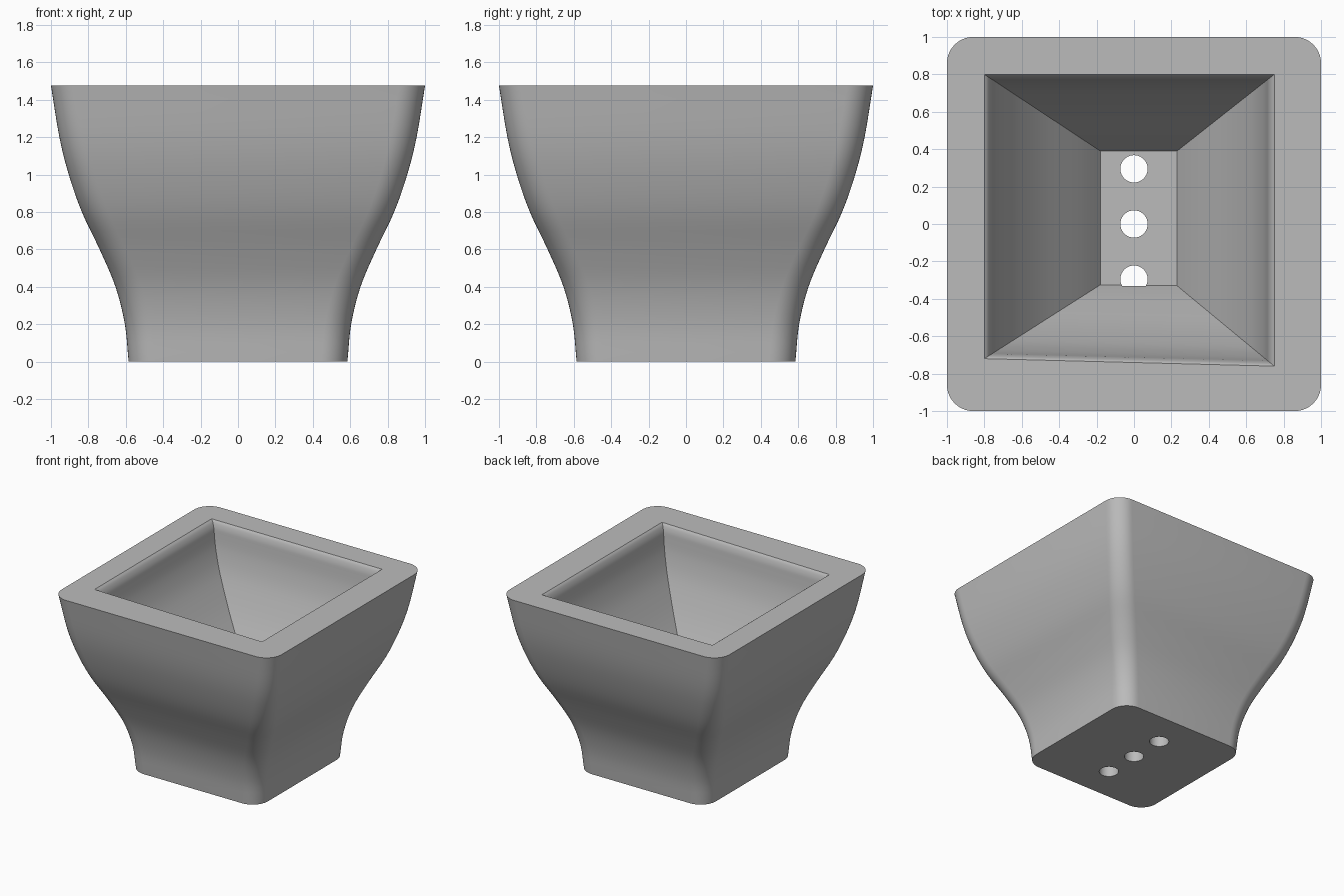
import bpy, bmesh, math
from mathutils import Vector

if "Cube" in bpy.data.objects:
    bpy.data.objects.remove(bpy.data.objects["Cube"])

HEIGHT = 1.475
FLOOR = 0.45

# One plain grey
grey = bpy.data.materials.new("plain grey")
grey.use_nodes = True
colour = (0.5, 0.5, 0.5, 1)
grey.diffuse_color = colour
grey.node_tree.nodes["Principled BSDF"].inputs["Base Color"].default_value = colour


def smooth_curve(points, steps):
    """Catmull-Rom samples through (width, height) points."""
    p = [Vector(q) for q in points]
    p = [2 * p[0] - p[1]] + p + [2 * p[-1] - p[-2]]
    out = []
    for a, b, c, d in zip(p, p[1:], p[2:], p[3:]):
        for i in range(steps):
            t = i / steps
            out.append(0.5 * (2 * b + (c - a) * t + (2 * a - 5 * b + 4 * c - d) * t * t
                              + (3 * b - a - 3 * c + d) * t ** 3))
    return out + [p[-2]]


def rounded_square(half, radius, z, segments=10):
    ring = []
    for k in range(4):
        centre = math.radians(45 + 90 * k)
        cx = math.copysign(half - radius, math.cos(centre))
        cy = math.copysign(half - radius, math.sin(centre))
        for i in range(segments + 1):
            a = math.radians(90 * k + 90 * i / segments)
            ring.append((cx + radius * math.cos(a), cy + radius * math.sin(a), z))
    return ring


def loft(name, rings):
    """Solid skinned through rings, capped at both ends."""
    bm = bmesh.new()
    loops = [[bm.verts.new(co) for co in ring] for ring in rings]
    n = len(loops[0])
    for low, high in zip(loops, loops[1:]):
        for i in range(n):
            j = (i + 1) % n
            bm.faces.new((low[i], low[j], high[j], high[i]))
    bm.faces.new(loops[0])
    bm.faces.new(loops[-1])
    bmesh.ops.recalc_face_normals(bm, faces=bm.faces)
    mesh = bpy.data.meshes.new(name)
    bm.to_mesh(mesh)
    bm.free()
    mesh.materials.append(grey)
    obj = bpy.data.objects.new(name, mesh)
    bpy.context.collection.objects.link(obj)
    return obj


# Flared outer body with rounded corners
profile = [(0.585, 0), (0.605, 0.2), (0.655, 0.4), (0.74, 0.6), (0.835, 0.8),
           (0.905, 1.0), (0.955, 1.2), (1.0, HEIGHT)]
body = loft("planter_body", [rounded_square(w, 0.14, z) for w, z in smooth_curve(profile, 4)])

# Slightly off-centre tapering cavity: softened lip, steep top, sloping walls
rim = [(0.75, 0.80), (-0.80, 0.80), (-0.80, -0.72), (0.75, -0.76)]
base = [(0.23, 0.39), (-0.18, 0.39), (-0.18, -0.325), (0.23, -0.33)]
wall = [(1, FLOOR), (0.85, 0.58), (0.67, 0.72), (0.5, 0.85), (0.35, 0.98), (0.2, 1.13),
        (0.11, 1.27), (0.075, 1.37), (0.06, 1.42), (0.03, 1.458), (0, HEIGHT)]
rings = [[(r[0] + (b[0] - r[0]) * t, r[1] + (b[1] - r[1]) * t, z) for r, b in zip(rim, base)]
         for t, z in smooth_curve(wall, 3)]
rings.append([(x, y, HEIGHT + 0.1) for x, y in rim])
cutters = [loft("cavity_cutter", rings)]

# Row of three drainage holes
for i in (-1, 0, 1):
    circle = [(0.073 * math.cos(a), 0.295 * i + 0.073 * math.sin(a))
              for a in (math.tau * k / 40 for k in range(40))]
    cutters.append(loft("drain_hole_cutter", [[(x, y, z) for x, y in circle]
                                              for z in (-0.1, FLOOR + 0.01)]))

# Cut everything out of the body
bpy.context.view_layer.objects.active = body
for cutter in cutters:
    cut = body.modifiers.new("cut", "BOOLEAN")
    cut.operation = "DIFFERENCE"
    cut.solver = "EXACT"
    cut.object = cutter
    bpy.ops.object.modifier_apply(modifier=cut.name)
    bpy.data.objects.remove(cutter)

bpy.ops.object.select_all(action="DESELECT")
body.select_set(True)
bpy.ops.object.shade_smooth_by_angle(angle=math.radians(32))
